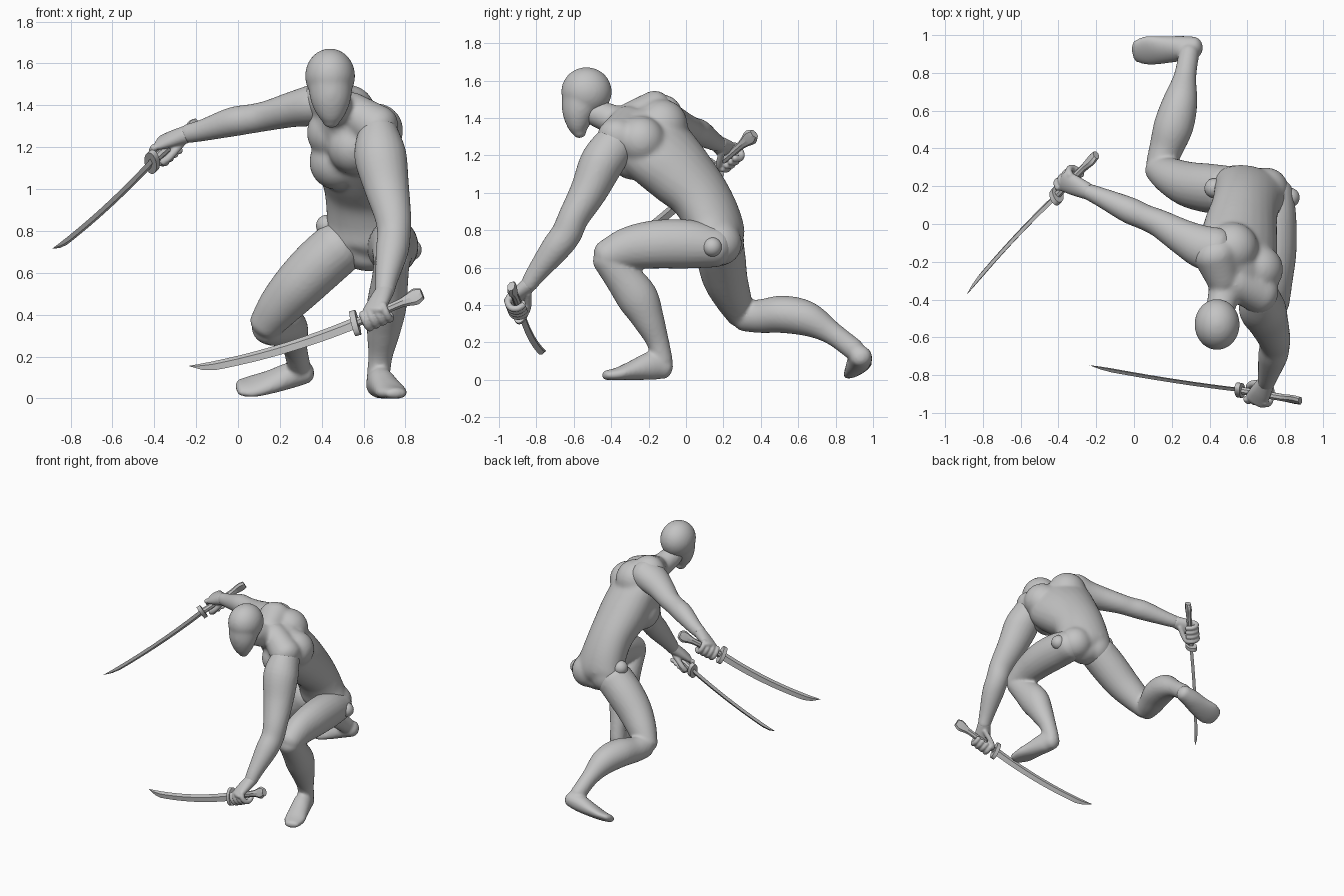
import bpy, bmesh, math
from mathutils import Vector, Matrix

cube = bpy.data.objects.get("Cube")
if cube:
    bpy.data.objects.remove(cube)

grey = bpy.data.materials.new("matte_grey")
grey.use_nodes = True
colour = (0.55, 0.55, 0.55, 1)
grey.diffuse_color = colour
grey.node_tree.nodes["Principled BSDF"].inputs["Base Color"].default_value = colour

X, Y, Z = Vector((1, 0, 0)), Vector((0, 1, 0)), Vector((0, 0, 1))


def spline(rows, steps=5):
    """Smooth curve through rows of (x, y, z, half width, half depth)."""
    out = []
    last = len(rows) - 1
    for i in range(last):
        a, b, c, d = (rows[max(0, min(last, i + k))] for k in (-1, 0, 1, 2))
        for s in range(steps):
            t = s / steps
            out.append([q + 0.5 * t * (r - p + t * (2 * p - 5 * q + 4 * r - e + t * (3 * (q - r) + e - p)))
                        for p, q, r, e in zip(a, b, c, d)])
    return out + [list(rows[-1])]


def add_tube(bm, rows, side, side_end=None, rounded=True, n=24):
    """Loft ellipses along a smooth path; the width lies along side."""
    path = spline(rows)
    centres = [Vector(p[:3]) for p in path]
    rings = []
    for i, p in enumerate(path):
        t = (centres[min(i + 1, len(path) - 1)] - centres[max(i - 1, 0)]).normalized()
        s = side.lerp(side_end or side, i / (len(path) - 1))
        u = (s - t * s.dot(t)).normalized()
        rings.append((centres[i], u, t.cross(u), p[3], p[4], t))
    if rounded:
        caps = []
        for ring, sign in ((rings[0], -1), (rings[-1], 1)):
            c, u, v, a, b, t = ring
            caps.append([(c + t * sign * 0.8 * min(a, b) * math.sin(g), u, v,
                          a * math.cos(g), b * math.cos(g), t) for g in (0.4, 0.8, 1.15, 1.4)])
        rings = caps[0][::-1] + rings + caps[1]
    loops = []
    for c, u, v, a, b, t in rings:
        loop = []
        for k in range(n):
            g = math.tau * k / n
            co = c + u * a * math.cos(g) + v * b * math.sin(g)
            co.z = max(co.z, 0)
            loop.append(bm.verts.new(co))
        loops.append(loop)
    for lo, hi in zip(loops, loops[1:]):
        for k in range(n):
            bm.faces.new((lo[k], lo[(k + 1) % n], hi[(k + 1) % n], hi[k]))
    bm.faces.new(loops[0][::-1])
    bm.faces.new(loops[-1])


def add_ball(bm, centre, radius, stretch=(1, 1, 1)):
    bmesh.ops.create_uvsphere(bm, u_segments=32, v_segments=18, radius=radius,
                              matrix=Matrix.Translation(centre) @ Matrix.Diagonal((*stretch, 1)))


def finish(name, bm, blend=0.0, angle=40, soften=6):
    """Make the object; blend is the voxel size that fuses its pieces."""
    bmesh.ops.recalc_face_normals(bm, faces=bm.faces)
    mesh = bpy.data.meshes.new(name)
    bm.to_mesh(mesh)
    bm.free()
    ob = bpy.data.objects.new(name, mesh)
    bpy.context.collection.objects.link(ob)
    mesh.materials.append(grey)
    bpy.ops.object.select_all(action="DESELECT")
    ob.select_set(True)
    bpy.context.view_layer.objects.active = ob
    if blend:
        bpy.ops.object.shade_smooth()
        remesh = ob.modifiers.new("fuse", "REMESH")
        remesh.mode = "VOXEL"
        remesh.voxel_size = blend
        remesh.use_smooth_shade = True
        soft = ob.modifiers.new("soften", "SMOOTH")
        soft.factor, soft.iterations = 0.5, soften
    else:
        bpy.ops.object.shade_smooth_by_angle(angle=math.radians(angle))


# Torso: twisted loft from hips to shoulders, plus muscle masses
bm = bmesh.new()
hip_line, shoulder_line = Vector((0.41, -0.05, -0.12)), Vector((0.34, -0.32, -0.22))
add_tube(bm, [(0.6, 0.18, 0.69, 0.13, 0.1), (0.61, 0.17, 0.75, 0.2, 0.14), (0.6, 0.14, 0.86, 0.185, 0.145),
              (0.585, 0.07, 0.99, 0.185, 0.148), (0.565, -0.04, 1.11, 0.21, 0.168),
              (0.55, -0.155, 1.23, 0.235, 0.168), (0.53, -0.24, 1.33, 0.22, 0.145)], hip_line, shoulder_line)
neck = (0.48, -0.35, 1.375, 0.085, 0.085)
add_tube(bm, [(0.51, -0.28, 1.35, 0.1, 0.1), neck, (0.45, -0.49, 1.43, 0.075, 0.072)], X)
add_tube(bm, [(0.47, -0.29, 1.4, 0.09, 0.09), (0.43, -0.16, 1.43, 0.12, 0.12)], X)
add_tube(bm, [(0.53, -0.31, 1.38, 0.09, 0.09), (0.67, -0.37, 1.29, 0.11, 0.11)], Y)
for pec in ((0.56, -0.28, 1.2), (0.46, -0.17, 1.27)):
    add_ball(bm, pec, 0.132)
# Rib cage front, shoulder blades and glutes
for mass, radius in (((0.475, -0.13, 1.13), 0.135), ((0.52, -0.13, 1.36), 0.14), ((0.66, -0.24, 1.28), 0.13),
                     ((0.53, 0.19, 0.74), 0.122), ((0.7, 0.18, 0.73), 0.12)):
    add_ball(bm, mass, radius)
finish("torso", bm, 0.012, soften=14)

# Head: masked skull with jaw and a faint nose
bm = bmesh.new()
add_ball(bm, (0.44, -0.532, 1.54), 0.13, (0.92, 1.04, 1.01))
add_tube(bm, [(0.44, -0.55, 1.52, 0.108, 0.115), (0.443, -0.572, 1.43, 0.097, 0.092),
              (0.445, -0.575, 1.36, 0.07, 0.062), (0.445, -0.568, 1.32, 0.04, 0.036)], X)
add_tube(bm, [(0.445, -0.65, 1.5, 0.012, 0.012), (0.445, -0.652, 1.45, 0.018, 0.014)], X)
finish("head", bm, 0.01, soften=8)

# Arms
bm = bmesh.new()
add_tube(bm, [(0.67, -0.38, 1.26, 0.1, 0.11), (0.68, -0.45, 1.16, 0.125, 0.118), (0.71, -0.52, 1.01, 0.108, 0.1),
              (0.74, -0.6, 0.87, 0.088, 0.083), (0.745, -0.64, 0.78, 0.08, 0.082),
              (0.735, -0.7, 0.7, 0.078, 0.078), (0.71, -0.8, 0.57, 0.055, 0.055),
              (0.7, -0.84, 0.51, 0.047, 0.045)], X)
finish("left_arm", bm, 0.01)
bm = bmesh.new()
add_tube(bm, [(0.44, -0.14, 1.42, 0.11, 0.12), (0.36, -0.12, 1.4, 0.1, 0.115), (0.26, -0.07, 1.38, 0.085, 0.095),
              (0.14, 0, 1.35, 0.072, 0.075), (0.06, 0.035, 1.335, 0.07, 0.068),
              (-0.03, 0.075, 1.32, 0.07, 0.07), (-0.17, 0.14, 1.28, 0.052, 0.052),
              (-0.24, 0.17, 1.265, 0.046, 0.044)], Z)
finish("right_arm", bm, 0.01)

# Left leg: raised knee, foot flat on the ground
bm = bmesh.new()
add_tube(bm, [(0.73, 0.16, 0.71, 0.115, 0.11), (0.74, 0.02, 0.725, 0.12, 0.13), (0.745, -0.15, 0.725, 0.115, 0.13),
              (0.74, -0.3, 0.705, 0.1, 0.115), (0.735, -0.42, 0.66, 0.088, 0.09)], X)
add_tube(bm, [(0.735, -0.42, 0.65, 0.085, 0.085), (0.725, -0.35, 0.56, 0.088, 0.095),
              (0.71, -0.26, 0.44, 0.095, 0.11), (0.695, -0.2, 0.32, 0.08, 0.085),
              (0.68, -0.15, 0.2, 0.058, 0.06), (0.67, -0.13, 0.1, 0.055, 0.06)], X)
add_tube(bm, [(0.665, -0.115, 0.065, 0.055, 0.062), (0.68, -0.18, 0.075, 0.064, 0.077),
              (0.71, -0.28, 0.05, 0.07, 0.055), (0.735, -0.36, 0.03, 0.074, 0.038),
              (0.755, -0.425, 0.024, 0.052, 0.027)], X)
finish("left_leg", bm, 0.01)

# Right leg: stretched behind, foot turned out on its inner edge
bm = bmesh.new()
add_tube(bm, [(0.48, 0.18, 0.72, 0.13, 0.13), (0.39, 0.19, 0.64, 0.13, 0.13), (0.29, 0.21, 0.54, 0.12, 0.122),
              (0.2, 0.25, 0.44, 0.1, 0.105), (0.135, 0.29, 0.355, 0.078, 0.083)], Y)
add_tube(bm, [(0.14, 0.31, 0.345, 0.078, 0.085), (0.17, 0.4, 0.34, 0.09, 0.09), (0.21, 0.52, 0.35, 0.105, 0.1),
              (0.245, 0.65, 0.325, 0.092, 0.093), (0.27, 0.78, 0.25, 0.06, 0.062),
              (0.29, 0.9, 0.16, 0.055, 0.058)], X)
add_tube(bm, [(0.32, 0.935, 0.125, 0.058, 0.055), (0.25, 0.93, 0.11, 0.068, 0.06), (0.16, 0.922, 0.08, 0.078, 0.048),
              (0.07, 0.918, 0.058, 0.086, 0.034), (0.01, 0.915, 0.052, 0.066, 0.026)], Vector((0, 0.86, 0.5)))
finish("right_leg", bm, 0.01)

# Hip joints: ball on a shallow sunken socket
for side, centre, out in (("left", Vector((0.825, 0.14, 0.71)), X), ("right", Vector((0.425, 0.19, 0.825)), Z - hip_line)):
    bm = bmesh.new()
    add_ball(bm, centre, 0.052)
    d = out.normalized()
    low, high = (centre - d * 0.06), (centre - d * 0.025)
    add_tube(bm, [(*low, 0.082, 0.082), (*high, 0.074, 0.074)], Y, rounded=False)
    finish(side + "_hip_joint", bm)


def sword(side, guard, tip, pommel, spine):
    axis = (tip - guard).normalized()
    w = (spine - axis * spine.dot(axis)).normalized()
    thick = axis.cross(w)
    # Curved blade with a ridge on each flat
    bm = bmesh.new()
    loops = []
    for i in range(15):
        t = i / 14
        c = guard.lerp(tip, t) - w * 0.1 * t * (1 - t)
        half = 0.029 - 0.007 * t
        cut = min(1, (1 - t) * 10) * 0.97 + 0.03
        top, bottom = c + w * half, c + w * (half - 2 * half * cut)
        mid = top.lerp(bottom, 0.4)
        edge = thick * 0.011 * cut
        loops.append([bm.verts.new(p) for p in (top, mid + edge, bottom, mid - edge)])
    for lo, hi in zip(loops, loops[1:]):
        for k in range(4):
            bm.faces.new((lo[k], lo[(k + 1) % 4], hi[(k + 1) % 4], hi[k]))
    bm.faces.new(loops[0])
    bm.faces.new(loops[-1])
    finish(side + "_blade", bm, angle=25)
    # Oval guard
    bm = bmesh.new()
    add_tube(bm, [(*(guard - axis * 0.014), 0.064, 0.036), (*(guard + axis * 0.014), 0.064, 0.036)],
             w, rounded=False)
    finish(side + "_guard", bm)
    # Grip flaring into a faceted pommel
    bm = bmesh.new()
    profile = ((0, 0.022), (0.6, 0.022), (0.75, 0.028), (0.9, 0.042), (1, 0.028))
    add_tube(bm, [(*guard.lerp(pommel, f), r, min(r, 0.02)) for f, r in profile], w, rounded=False, n=8)
    finish(side + "_grip", bm, angle=25)


def hand(side, wrist, grip, axis, back):
    axis = axis.normalized()
    d = grip - wrist
    d = (d - axis * d.dot(axis)).normalized()
    n = axis.cross(d) * back
    bm = bmesh.new()
    # Palm lies against the grip, fingers wrap round it
    knuckles = grip + n * 0.042 + d * 0.01
    add_tube(bm, [(*wrist, 0.046, 0.042), (*wrist.lerp(knuckles, 0.55), 0.057, 0.036),
                  (*knuckles, 0.062, 0.026)], axis)
    for k in range(4):
        base = grip + axis * (k - 1.5) * 0.036
        arc = []
        for g in (0.1, 0.8, 1.6, 2.4, 3.1):
            p = base + n * 0.046 * math.cos(g) + d * 0.052 * math.sin(g)
            arc.append((*p, 0.018, 0.018))
        add_tube(bm, arc, axis, n=12)
    thumb = [wrist.lerp(grip, 0.35) - n * 0.02, grip - n * 0.035 - d * 0.03 - axis * 0.04,
             grip - n * 0.035 - axis * 0.07]
    add_tube(bm, [(*p, 0.019, 0.018) for p in thumb], d + n, n=12)
    finish(side + "_hand", bm, 0.006, soften=4)


# Swords and the hands holding them
weapons = (
    ("left", Vector((0.56, -0.88, 0.36)), Vector((-0.23, -0.755, 0.135)), Vector((0.88, -0.935, 0.5)),
     Vector((0, 0.3, 1)), Vector((0.7, -0.84, 0.51)), 0.31, -1),
    ("right", Vector((-0.41, 0.15, 1.13)), Vector((-0.885, -0.36, 0.7)), Vector((-0.2, 0.365, 1.315)),
     Vector((0, -0.62, 0.78)), Vector((-0.25, 0.175, 1.26)), 0.34, 1))
for side, guard, tip, pommel, spine, wrist, hold, back in weapons:
    sword(side, guard, tip, pommel, spine)
    hand(side, wrist, guard.lerp(pommel, hold), pommel - guard, back)
